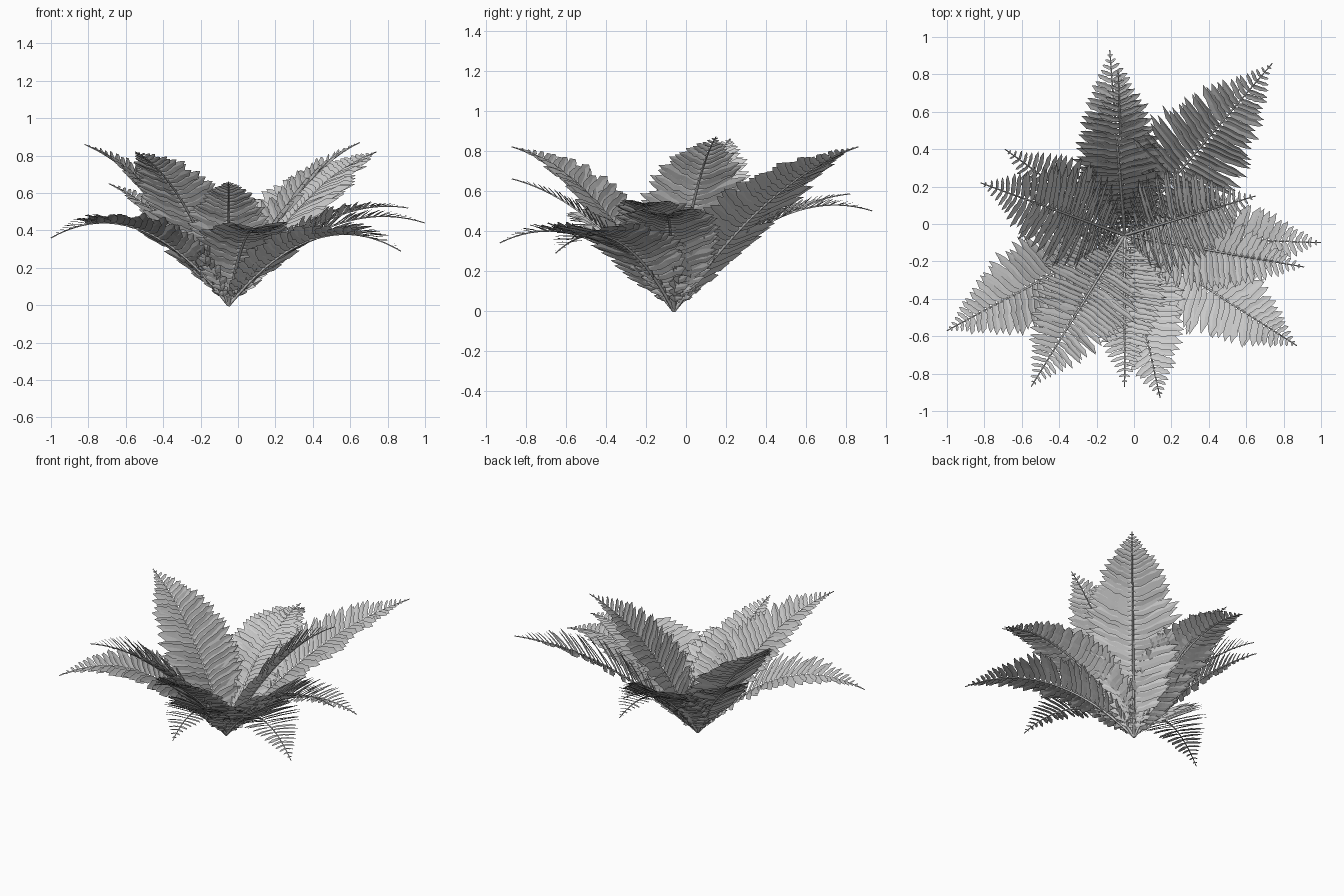
import bpy, math, random
from mathutils import Vector

if "Cube" in bpy.data.objects:
    bpy.data.objects.remove(bpy.data.objects["Cube"])

random.seed(4)
BASE = Vector((-0.05, -0.06, 0.0))

# Fronds: tip x, tip y, tip z, initial rise, leaflet half-span
UPPER = [(0.74, 0.86, 0.82, 1.32, .335), (0.65, 0.15, 0.87, 1.41, .30),
         (-0.55, -0.87, 0.82, 1.40, .31), (-0.82, 0.22, 0.86, 1.40, .30)]
MIDDLE = [(-0.085, 0.82, 0.585, 1.08, .24), (0.91, -0.23, 0.52, 1.20, .25),
          (-0.05, -0.87, 0.66, 1.12, .24), (-0.69, 0.40, 0.65, 1.02, .23)]
LOWER = [(-0.13, 0.93, 0.50, 1.31, .27), (1.0, -0.10, 0.44, 1.21, .27),
         (0.87, -0.65, 0.29, 1.13, .29), (0.14, -0.93, 0.34, 1.11, .26),
         (-1.0, -0.57, 0.36, 1.26, .29)]

# Leaflet outline: position along the blade, half width (lightly lobed)
OUTLINE = [(0.0, .2), (.08, .75), (.22, 1.0), (.34, .88), (.48, 1.05),
           (.62, .82), (.76, .85), (.88, .45), (1.0, 0.0)]


def arch(tip, rise, u):
    """Point on the arching midrib."""
    x, y, z = tip
    return Vector((BASE.x + (x - BASE.x) * u, BASE.y + (y - BASE.y) * u,
                   rise * u - (rise - z) * u * u))


def even_points(tip, rise, n):
    """Midrib points spaced evenly by arc length, and the total length."""
    fine = [arch(tip, rise, i / 300) for i in range(301)]
    dist = [0.0]
    for a, b in zip(fine, fine[1:]):
        dist.append(dist[-1] + (b - a).length)
    pts, k = [], 0
    for i in range(n + 1):
        while k < 300 and dist[k] < dist[-1] * i / n - 1e-9:
            k += 1
        pts.append(fine[k])
    return pts, dist[-1]


def add_leaflet(verts, faces, root, along, across, normal, length, width):
    """Pointed, slightly wavy blade with a shallow fold on its middle line."""
    start = len(verts)
    for s, w in OUTLINE:
        wave = .12 * width * math.sin(s * 15)
        mid = (root + along * (length * s) + across * wave
               - normal * (length * .05 * s * s))
        off = across * (width * w)
        lift = normal * (width * w * .15)
        verts.extend([mid + off + lift, mid, mid - off + lift])
    for r in range(len(OUTLINE) - 1):
        a = start + r * 3
        for c in (0, 1):
            faces.append((a + c, a + c + 1, a + c + 4, a + c + 3))


def make_stem(name, tip, rise):
    curve = bpy.data.curves.new(name, 'CURVE')
    curve.dimensions = '3D'
    curve.bevel_depth = 0.009
    curve.bevel_resolution = 1
    curve.use_fill_caps = True
    spline = curve.splines.new('POLY')
    spline.points.add(24)
    for i, p in enumerate(spline.points):
        p.co = (*arch(tip, rise, i / 24), 1)
        p.radius = 1.0 - .68 * i / 24
    bpy.context.collection.objects.link(bpy.data.objects.new(name, curve))


def make_leaflets(name, tip, rise, span):
    length = even_points(tip, rise, 2)[1]
    n = int(length / .034)
    pts, _ = even_points(tip, rise, n)
    verts, faces = [], []
    for i in range(2, n):
        t = i / n
        tangent = (pts[i + 1] - pts[i - 1]).normalized()
        side = tangent.cross(Vector((0, 0, 1))).normalized()
        normal = side.cross(tangent)
        size = max(.014, span * math.sin(math.pi * t ** .77) ** 1.05)
        sweep = math.radians(10 + 20 * t)
        for s in (-1, 1):
            a = sweep + random.uniform(-.07, .07)
            along = (side * s * math.cos(a) + tangent * math.sin(a)
                     + normal * (.22 + random.uniform(-.07, .07))).normalized()
            up = (normal - along * normal.dot(along)).normalized()
            across = along.cross(up)
            # Roll each blade so its outer edge lifts, like open shingles
            roll = -s * (.30 + random.uniform(-.1, .1))
            across, up = (across * math.cos(roll) + up * math.sin(roll),
                          up * math.cos(roll) - across * math.sin(roll))
            blade = size * random.uniform(.9, 1.06)
            add_leaflet(verts, faces, pts[i], along, across, up,
                        blade, min(.030, .003 + blade * .12))
    mesh = bpy.data.meshes.new(name)
    mesh.from_pydata(verts, [], faces)
    mesh.validate()
    bpy.context.collection.objects.link(bpy.data.objects.new(name, mesh))


# Three tiers of fronds around one crown
for tier, fronds in (("upper", UPPER), ("middle", MIDDLE), ("lower", LOWER)):
    for k, (x, y, z, rise, span) in enumerate(fronds, 1):
        make_stem(f"{tier}_frond_stem_{k}", (x, y, z), rise)
        make_leaflets(f"{tier}_frond_leaflets_{k}", (x, y, z), rise, span)
